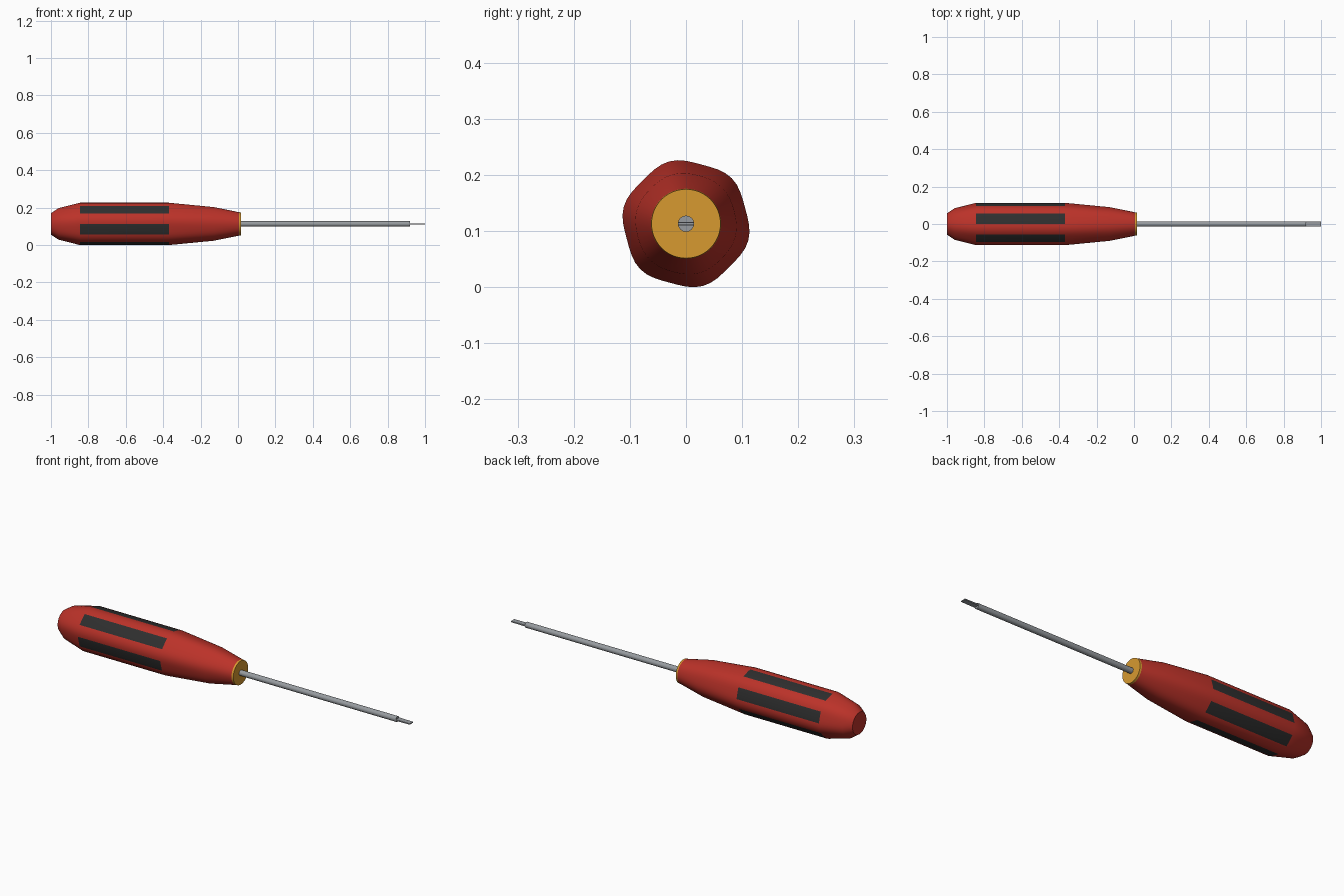
import bpy, bmesh, math

if "Cube" in bpy.data.objects:
    bpy.data.objects.remove(bpy.data.objects["Cube"])

AXIS_Z = 0.113


def material(name, rgb):
    m = bpy.data.materials.new(name)
    m.diffuse_color = (*rgb, 1)
    m.use_nodes = True
    m.node_tree.nodes["Principled BSDF"].inputs["Base Color"].default_value = m.diffuse_color
    return m


RED = material("red plastic", (0.50, 0.032, 0.022))
BLACK = material("black rubber", (0.028, 0.028, 0.028))
YELLOW = material("yellow plastic", (0.68, 0.32, 0.03))
STEEL = material("steel", (0.31, 0.33, 0.35))


def lathe(name, profile, segments, mats, rule=None):
    """Loft rings (x, radius, flute depth) along the x axis and cap both ends."""
    bm = bmesh.new()
    rings = []
    for x, r, flute in profile:
        ring = []
        for i in range(segments):
            a = math.tau * i / segments
            rr = r + flute * math.cos(6 * (a - math.radians(105)))
            ring.append(bm.verts.new((x, rr * math.cos(a), AXIS_Z + rr * math.sin(a))))
        rings.append(ring)
    for k in range(len(rings) - 1):
        for i in range(segments):
            j = (i + 1) % segments
            f = bm.faces.new((rings[k][i], rings[k][j], rings[k + 1][j], rings[k + 1][i]))
            if rule:
                f.material_index = rule(k, i)
    bm.faces.new(rings[0])
    bm.faces.new(rings[-1])
    return finish(name, bm, mats)


def finish(name, bm, mats):
    bmesh.ops.recalc_face_normals(bm, faces=bm.faces)
    me = bpy.data.meshes.new(name)
    bm.to_mesh(me)
    bm.free()
    for m in mats:
        me.materials.append(m)
    ob = bpy.data.objects.new(name, me)
    bpy.context.collection.objects.link(ob)
    bpy.context.view_layer.objects.active = ob
    ob.select_set(True)
    bpy.ops.object.shade_smooth_by_angle(angle=math.radians(35))
    ob.select_set(False)
    return ob


# Fluted handle: six rubber grip strips on the straight middle section
lathe("handle",
      [(-1.0, 0.057, 0), (-0.96, 0.084, 0.001), (-0.845, 0.112, 0.003),
       (-0.37, 0.112, 0.003), (-0.13, 0.090, 0.001), (0.008, 0.062, 0)],
      48, [RED, BLACK],
      lambda k, i: 1 if k == 2 and i % 8 < 4 else 0)

# Collar where the shaft enters the handle
lathe("collar", [(0.006, 0.0625, 0), (0.016, 0.0615, 0)], 48, [YELLOW])

# Shaft
lathe("shaft", [(0.0, 0.0145, 0), (0.92, 0.0145, 0)], 16, [STEEL])

# Flat blade tip
bm = bmesh.new()
bmesh.ops.create_cube(bm, size=1)
for v in bm.verts:
    thick = 0.007 if v.co.x < 0 else 0.005
    v.co = (0.91 if v.co.x < 0 else 1.0, v.co.y * 0.028, AXIS_Z + v.co.z * thick)
finish("blade_tip", bm, [STEEL])
